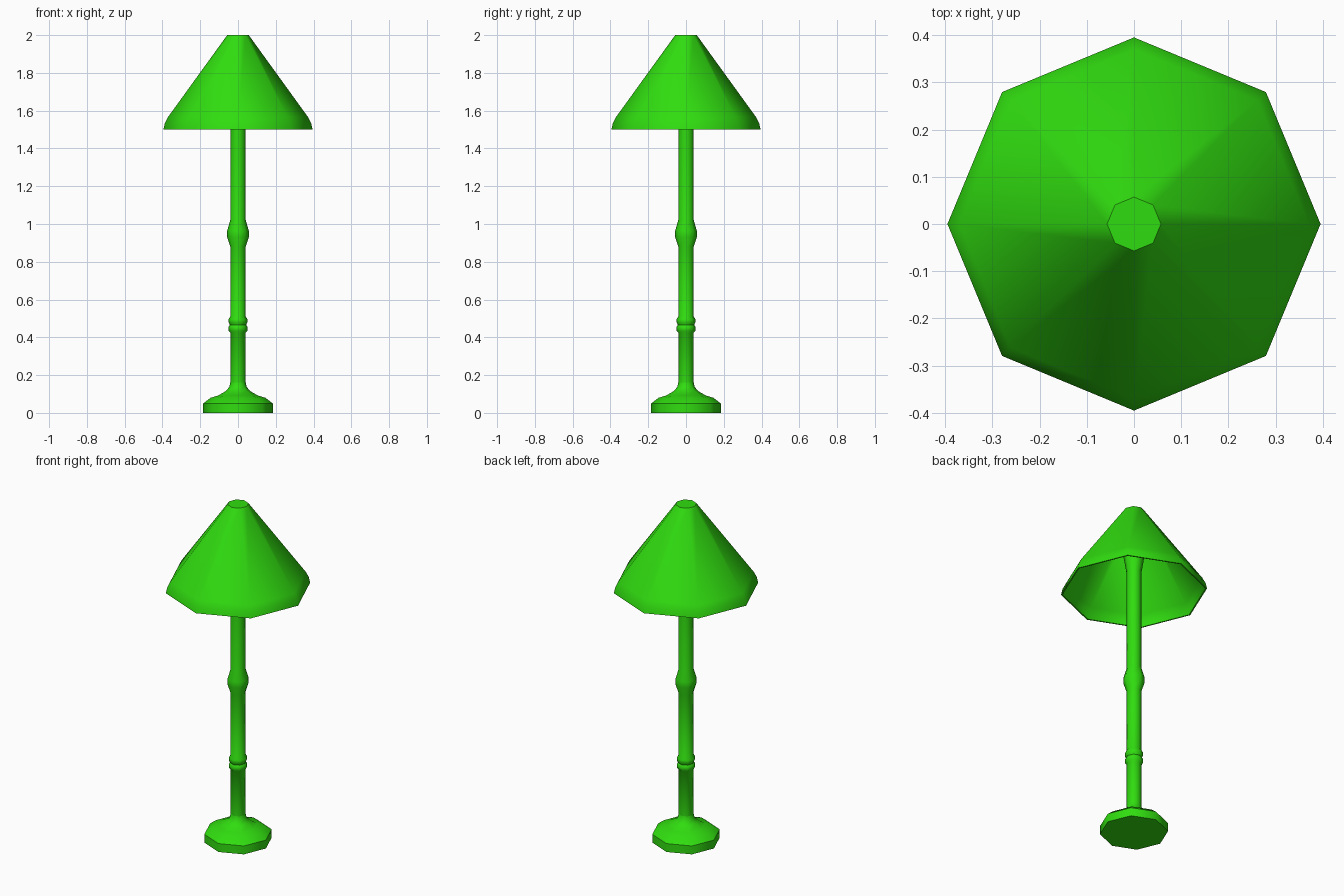
import bpy, bmesh, math

if "Cube" in bpy.data.objects:
    bpy.data.objects.remove(bpy.data.objects["Cube"])

SIDES = 8

green = bpy.data.materials.new("green")
green.diffuse_color = (0.03, 0.72, 0.005, 1)
green.use_nodes = True
green.node_tree.nodes["Principled BSDF"].inputs["Base Color"].default_value = green.diffuse_color


def lathe(name, profile, cap_bottom=False, cap_top=False, closed=False, angle=40):
    """Spin (radius, z) points into an eight-sided smooth part."""
    bm = bmesh.new()
    rings = []
    for r, z in profile:
        rings.append([bm.verts.new((r * math.cos(2 * math.pi * i / SIDES),
                                    r * math.sin(2 * math.pi * i / SIDES), z))
                      for i in range(SIDES)])
    pairs = list(zip(rings, rings[1:]))
    if closed:
        pairs.append((rings[-1], rings[0]))
    for a, b in pairs:
        for i in range(SIDES):
            j = (i + 1) % SIDES
            bm.faces.new((a[i], a[j], b[j], b[i]))
    if cap_bottom:
        bm.faces.new(rings[0][::-1])
    if cap_top:
        bm.faces.new(rings[-1])
    bmesh.ops.recalc_face_normals(bm, faces=bm.faces)
    me = bpy.data.meshes.new(name)
    bm.to_mesh(me)
    bm.free()
    ob = bpy.data.objects.new(name, me)
    bpy.context.collection.objects.link(ob)
    me.materials.append(green)
    bpy.ops.object.select_all(action='DESELECT')
    bpy.context.view_layer.objects.active = ob
    ob.select_set(True)
    bpy.ops.object.shade_smooth_by_angle(angle=math.radians(angle))
    return ob


# Foot plate and its flared shoulder
lathe("base", [(0.184, 0), (0.184, 0.05), (0.145, 0.08), (0.105, 0.092),
               (0.065, 0.115), (0.046, 0.137), (0.041, 0.16)],
      cap_bottom=True, angle=50)

# Turned pole: double ring, bulge, and flare up to the cap of the shade
lathe("pole", [(0.041, 0.155), (0.041, 0.425), (0.05, 0.435), (0.05, 0.455),
               (0.043, 0.465), (0.05, 0.48), (0.05, 0.495), (0.041, 0.51),
               (0.041, 0.88), (0.057, 0.93), (0.057, 0.965), (0.041, 1.02),
               (0.041, 1.62), (0.057, 1.72), (0.057, 2.0)],
      cap_top=True, angle=50)

# Thin conical shade with a rounded lower lip, open underneath
lathe("shade", [(0.395, 1.5), (0.387, 1.535), (0.37, 1.567), (0.057, 2.0),
                (0.057, 1.986), (0.362, 1.563), (0.379, 1.533), (0.387, 1.5)],
      closed=True, angle=50)
